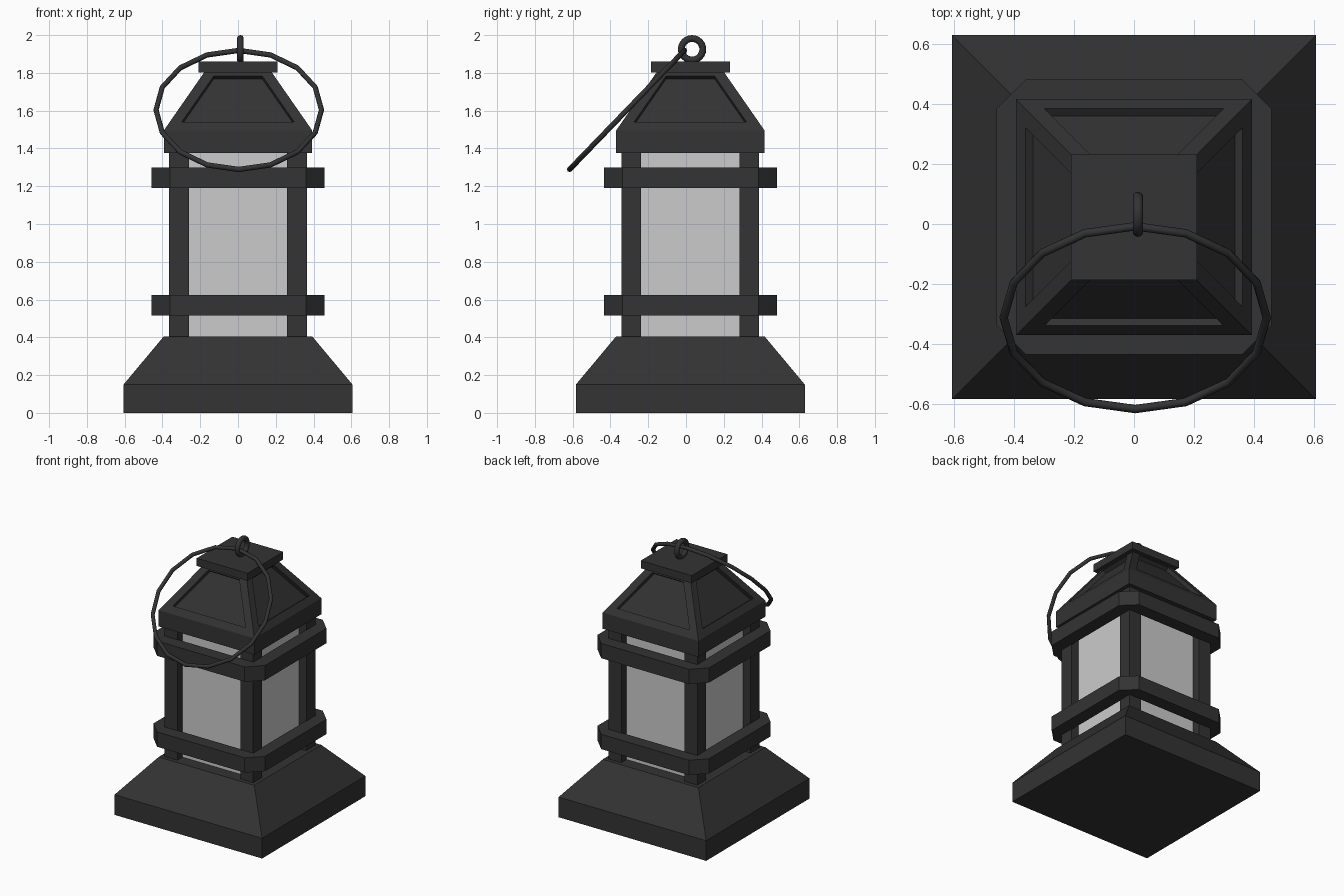
import bpy, bmesh, math

if "Cube" in bpy.data.objects:
    bpy.data.objects.remove(bpy.data.objects["Cube"])

CY = 0.023  # lantern body axis sits slightly behind the origin


def material(name, rgba):
    m = bpy.data.materials.new(name)
    m.diffuse_color = rgba
    m.use_nodes = True
    m.node_tree.nodes["Principled BSDF"].inputs["Base Color"].default_value = m.diffuse_color
    return m


IRON = material("dark_iron", (0.033, 0.033, 0.033, 1))
GLASS = material("frosted_glass", (0.6, 0.6, 0.6, 0.6))


def section(half, z, cut=0):
    """Square outline, or a square with cut corners."""
    pts = []
    for i in range(4):
        c, s = round(math.cos(i * math.pi / 2)), round(math.sin(i * math.pi / 2))
        corner = [(half, half - cut), (half - cut, half)] if cut else [(half, half)]
        pts += [(x * c - y * s, x * s + y * c, z) for x, y in corner]
    return pts


def loft(name, sections, mat=IRON, closed=False, at=(0, CY), panel=None):
    """Skin a stack of outlines; closed joins last to first, panel recesses the top sides."""
    bm = bmesh.new()
    loops = [[bm.verts.new(p) for p in s] for s in sections]
    n = len(loops[0])
    pairs = list(zip(loops, loops[1:] + loops[:1])) if closed else list(zip(loops, loops[1:]))
    sides = [bm.faces.new((a[i], a[(i + 1) % n], b[(i + 1) % n], b[i]))
             for a, b in pairs for i in range(n)]
    if not closed:
        bm.faces.new(loops[0][::-1])
        bm.faces.new(loops[-1])
    bmesh.ops.recalc_face_normals(bm, faces=bm.faces[:])
    if panel:
        top = sides[-n:]
        bmesh.ops.inset_individual(bm, faces=top, thickness=panel[0], use_even_offset=True)
        bmesh.ops.inset_individual(bm, faces=top, thickness=0, depth=-panel[1])
    me = bpy.data.meshes.new(name)
    bm.to_mesh(me)
    bm.free()
    me.materials.append(mat)
    ob = bpy.data.objects.new(name, me)
    ob.location = (at[0], at[1], 0)
    bpy.context.collection.objects.link(ob)
    return ob


def ring(name, loc, rot, major, minor, segs, sides, angle):
    bpy.ops.mesh.primitive_torus_add(location=loc, rotation=rot, major_radius=major,
                                     minor_radius=minor, major_segments=segs,
                                     minor_segments=sides)
    ob = bpy.context.object
    ob.name = name
    ob.data.materials.append(IRON)
    bpy.ops.object.shade_smooth_by_angle(angle=math.radians(angle))


# Base: plinth with sloped shoulders
loft("base", [section(0.606, 0), section(0.606, 0.15), section(0.393, 0.405)])

# Glass box
loft("glass", [section(0.302, 0.395), section(0.302, 1.39)], GLASS)

# Corner posts
for sx in (-1, 1):
    for sy in (-1, 1):
        loft("corner_post", [section(0.052, 0.395), section(0.052, 1.39)],
             at=(sx * 0.312, CY + sy * 0.312))

# Two hollow bands with cut corners
for name, z0, z1 in (("lower_band", 0.515, 0.625), ("upper_band", 1.19, 1.30)):
    loft(name, [section(0.458, z0, 0.098), section(0.458, z1, 0.098),
                section(0.36, z1, 0.04), section(0.36, z0, 0.04)], closed=True)

# Roof: eave and sloped sides with recessed panels, then the cap
loft("roof", [section(0.393, 1.375), section(0.393, 1.495), section(0.16, 1.83)],
     panel=(0.055, 0.03))
loft("roof_cap", [section(0.209, 1.803), section(0.209, 1.86)])

# Top eyelet and the carrying ring leaning to the front
ring("top_eyelet", (0.013, 0.032, 1.925), (0, math.pi / 2, 0), 0.057, 0.018, 24, 10, 60)
ring("carrying_ring", (0.004, -0.312, 1.604), (math.radians(46), 0, 0), 0.438, 0.014, 16, 8, 50)
